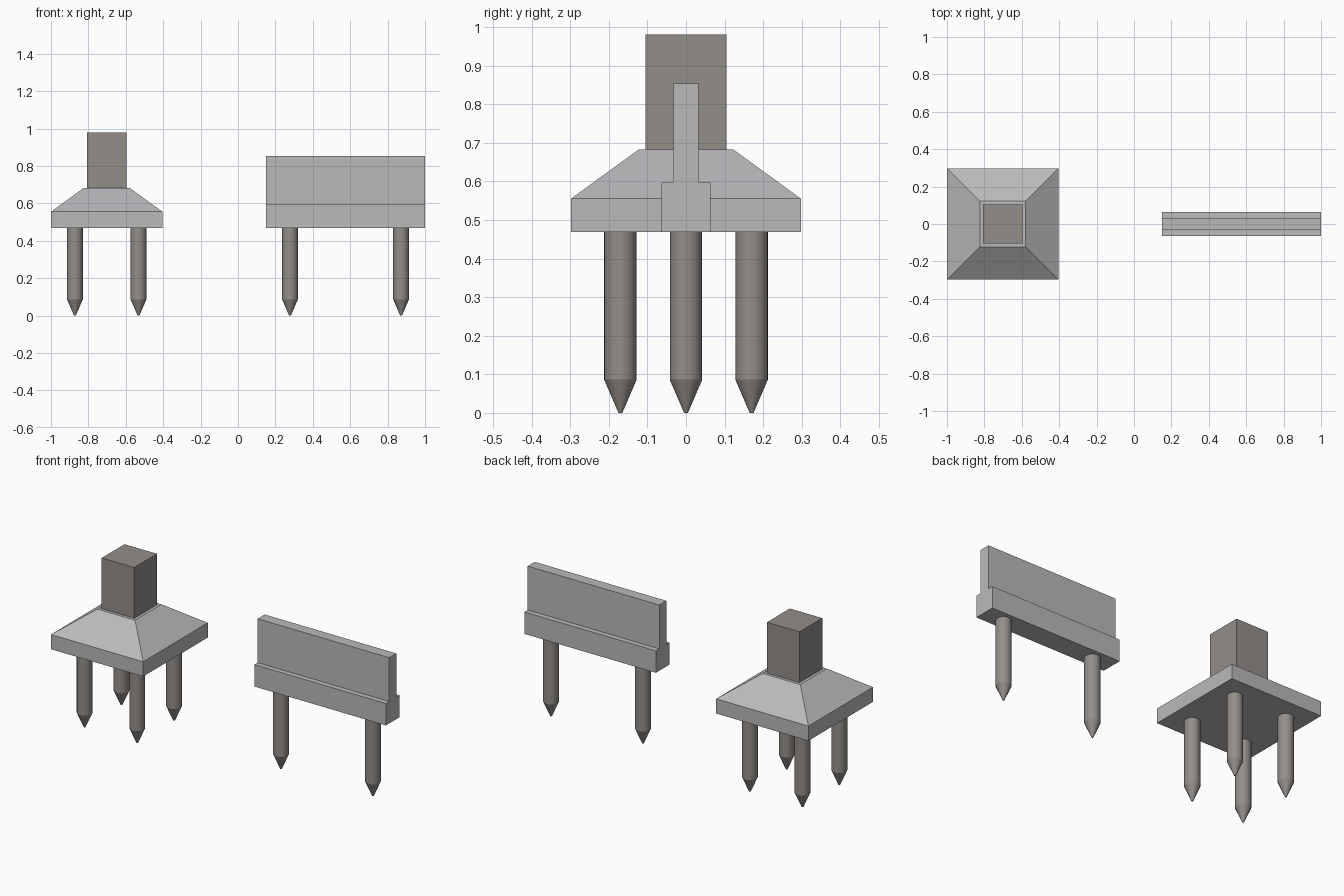
import bpy, bmesh, math

if "Cube" in bpy.data.objects:
    bpy.data.objects.remove(bpy.data.objects["Cube"])


def material(name, rgb):
    m = bpy.data.materials.new(name)
    m.diffuse_color = (*rgb, 1)
    m.use_nodes = True
    m.node_tree.nodes["Principled BSDF"].inputs["Base Color"].default_value = m.diffuse_color
    return m


CONCRETE = material("light concrete", (0.49, 0.49, 0.50))
DARK = material("warm dark concrete", (0.29, 0.27, 0.25))

BASE_Z = 0.469       # underside of both footings
CAP_X = -0.702       # centre of the pile cap
WALL_X = 0.575       # centre of the wall beam


def make(name, bm, mat, loc, smooth=False):
    bmesh.ops.recalc_face_normals(bm, faces=bm.faces)
    me = bpy.data.meshes.new(name)
    bm.to_mesh(me)
    bm.free()
    me.materials.append(mat)
    ob = bpy.data.objects.new(name, me)
    ob.location = loc
    bpy.context.collection.objects.link(ob)
    if smooth:
        bpy.ops.object.select_all(action='DESELECT')
        ob.select_set(True)
        bpy.context.view_layer.objects.active = ob
        bpy.ops.object.shade_smooth_by_angle(angle=math.radians(20))
    return ob


def loft(rings):
    """Bridge equal-length rings of points and cap both ends."""
    bm = bmesh.new()
    loops = [[bm.verts.new(p) for p in ring] for ring in rings]
    n = len(loops[0])
    for a, b in zip(loops, loops[1:]):
        for i in range(n):
            j = (i + 1) % n
            bm.faces.new((a[i], a[j], b[j], b[i]))
    bm.faces.new(loops[0])
    bm.faces.new(loops[-1])
    return bm


def square(h, z):
    return [(-h, -h, z), (h, -h, z), (h, h, z), (-h, h, z)]


def circle(r, z, n=32):
    return [(r * math.cos(2 * math.pi * i / n), r * math.sin(2 * math.pi * i / n), z)
            for i in range(n)]


def pile(name, x, y):
    rings = [circle(0.005, 0), circle(0.042, 0.086), circle(0.042, BASE_Z)]
    make(name, loft(rings), DARK, (x, y, 0), smooth=True)


# Pile cap with sloped top
make("pile_cap", loft([square(0.298, BASE_Z), square(0.298, 0.555), square(0.122, 0.683)]),
     CONCRETE, (CAP_X, 0, 0))

# Column stub
make("column", loft([square(0.105, 0.683), square(0.105, 0.98)]), DARK, (CAP_X, 0, 0))

# Wall on its strip beam: stepped profile extruded along x
half = [(0.0635, BASE_Z), (0.0635, 0.597), (0.0325, 0.597), (0.0325, 0.853)]
profile = half + [(-y, z) for y, z in reversed(half)]
make("wall_and_beam", loft([[(x, y, z) for y, z in profile] for x in (-0.425, 0.425)]),
     CONCRETE, (WALL_X, 0, 0))

# Pointed piles
for sx in (-1, 1):
    for sy in (-1, 1):
        pile("cap_pile", CAP_X + sx * 0.17, sy * 0.17)
    pile("wall_pile", WALL_X + sx * 0.297, 0)
